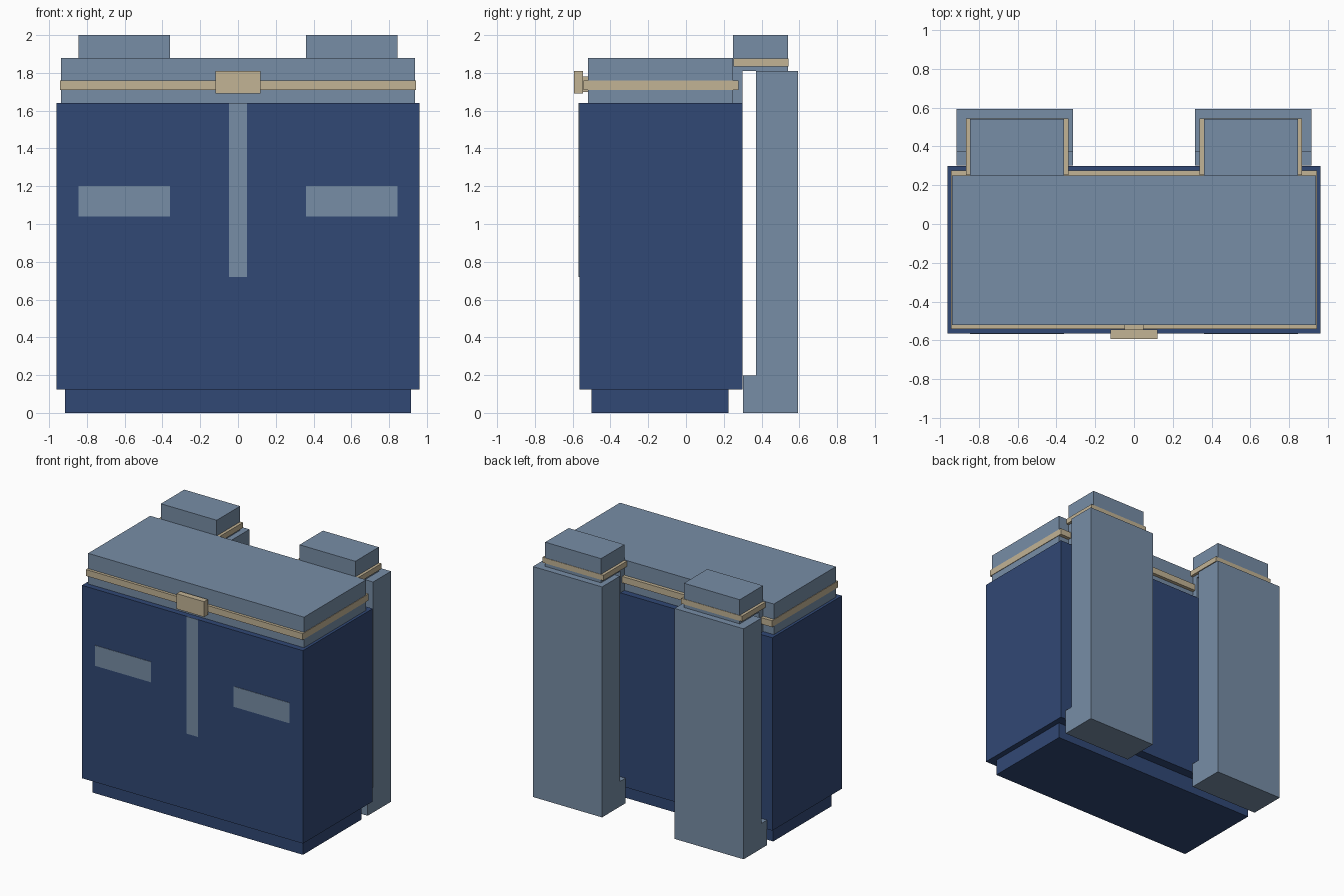
import bpy
import bmesh

if "Cube" in bpy.data.objects:
    bpy.data.objects.remove(bpy.data.objects["Cube"])


def material(name, rgb):
    """Flat colour given as 0-255 sRGB, stored linear."""
    m = bpy.data.materials.new(name)
    lin = [((c / 255 + 0.055) / 1.055) ** 2.4 for c in rgb]
    m.diffuse_color = (*lin, 1)
    m.use_nodes = True
    m.node_tree.nodes["Principled BSDF"].inputs["Base Color"].default_value = m.diffuse_color
    return m


NAVY = material("navy cloth", (49, 72, 117))
SLATE = material("slate blue cloth", (119, 141, 166))
TAN = material("tan trim", (194, 179, 149))


def box(name, x, y, z, mat):
    """Box from (min, max) ranges on each axis."""
    bm = bmesh.new()
    bmesh.ops.create_cube(bm, size=1)
    for v in bm.verts:
        v.co = [r[0] if c < 0 else r[1] for c, r in zip(v.co, (x, y, z))]
    me = bpy.data.meshes.new(name)
    bm.to_mesh(me)
    bm.free()
    me.materials.append(mat)
    ob = bpy.data.objects.new(name, me)
    bpy.context.collection.objects.link(ob)
    return ob


def pair(name, x, y, z, mat):
    """Box on the right, mirrored to the left."""
    ob = box(name, x, y, z, mat)
    ob.modifiers.new("mirror", 'MIRROR').use_axis = (True, False, False)


# Bag body and base
box("bag_base", (-0.915, 0.915), (-0.50, 0.225), (0, 0.125), NAVY)
box("bag_body", (-0.96, 0.96), (-0.565, 0.30), (0.125, 1.64), NAVY)

# Lid with its trim band
box("lid", (-0.938, 0.938), (-0.52, 0.25), (1.64, 1.88), SLATE)
box("lid_band", (-0.942, 0.942), (-0.542, 0.277), (1.71, 1.76), TAN)

# Buckle and the short tab behind it
box("buckle_tab", (-0.05, 0.05), (-0.545, -0.52), (1.70, 1.78), TAN)
box("buckle", (-0.12, 0.12), (-0.592, -0.545), (1.69, 1.81), TAN)

# Painted front stripes as thin plates
box("front_strap", (-0.048, 0.048), (-0.568, -0.563), (0.72, 1.64), SLATE)
pair("front_patch", (0.36, 0.845), (-0.568, -0.563), (1.04, 1.20), SLATE)

# Shoulder straps: link to the bag, top loop, trim, long pad, foot
pair("strap_link", (0.36, 0.845), (0.25, 0.298), (1.64, 1.81), SLATE)
pair("strap_top", (0.36, 0.845), (0.25, 0.54), (1.81, 2.0), SLATE)
pair("strap_band", (0.337, 0.867), (0.252, 0.543), (1.835, 1.877), TAN)
pair("strap_pad", (0.315, 0.915), (0.37, 0.592), (0, 1.81), SLATE)
pair("strap_foot", (0.315, 0.915), (0.302, 0.37), (0, 0.197), SLATE)
